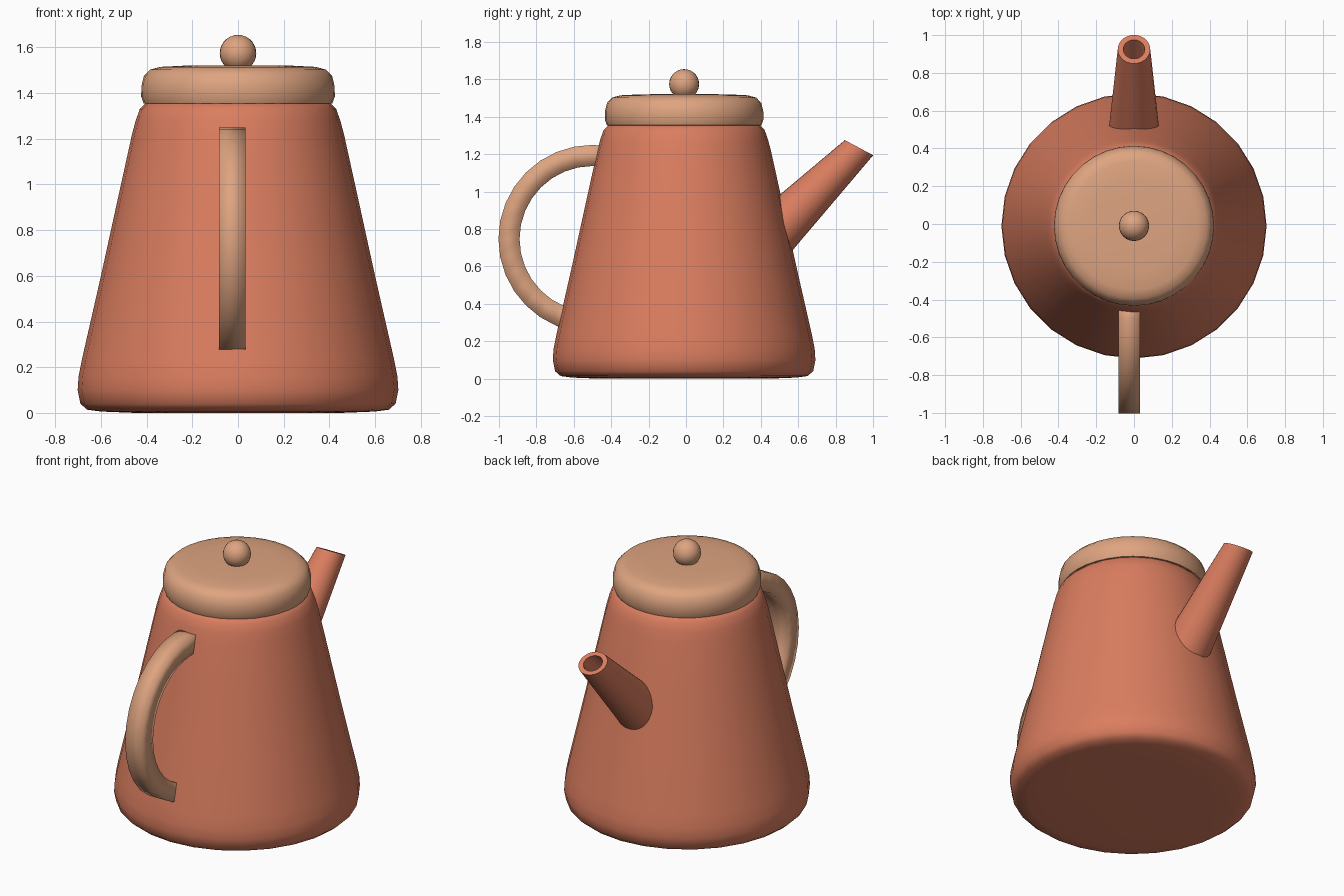
import bpy, bmesh, math
from mathutils import Vector

if "Cube" in bpy.data.objects:
    bpy.data.objects.remove(bpy.data.objects["Cube"])


def material(name, rgb):
    m = bpy.data.materials.new(name)
    m.diffuse_color = (*rgb, 1)
    m.use_nodes = True
    m.node_tree.nodes["Principled BSDF"].inputs["Base Color"].default_value = m.diffuse_color
    return m


CLAY = material("terracotta", (0.70, 0.205, 0.114))
TAN = material("light_tan", (0.73, 0.371, 0.216))


def skin(name, rings, mat, cap=True, angle=60):
    """Join rings of points into a smooth tube, closing both ends if wanted."""
    bm = bmesh.new()
    loops = [[bm.verts.new(p) for p in ring] for ring in rings]
    n = len(loops[0])
    for a, b in zip(loops, loops[1:]):
        for i in range(n):
            j = (i + 1) % n
            bm.faces.new((a[i], a[j], b[j], b[i]))
    if cap:
        bm.faces.new(loops[0][::-1])
        bm.faces.new(loops[-1])
    bmesh.ops.recalc_face_normals(bm, faces=bm.faces)
    me = bpy.data.meshes.new(name)
    bm.to_mesh(me)
    bm.free()
    me.materials.append(mat)
    ob = bpy.data.objects.new(name, me)
    bpy.context.collection.objects.link(ob)
    bpy.ops.object.select_all(action='DESELECT')
    ob.select_set(True)
    bpy.context.view_layer.objects.active = ob
    bpy.ops.object.shade_smooth_by_angle(angle=math.radians(angle))
    return ob


def ring(c, u, v, r, n):
    return [Vector(c) + r * (math.cos(t) * Vector(u) + math.sin(t) * Vector(v))
            for t in (2 * math.pi * i / n for i in range(n))]


def lathe(name, profile, mat, n):
    skin(name, [ring((0, -0.01, z), (1, 0, 0), (0, 1, 0), r, n) for r, z in profile], mat)


# Tapered body with rounded foot and shoulder
lathe("body", [(0.45, 0.0), (0.60, 0.006), (0.66, 0.014), (0.69, 0.04), (0.702, 0.10),
               (0.698, 0.16), (0.682, 0.24), (0.60, 0.60), (0.53, 0.92), (0.464, 1.22),
               (0.448, 1.28), (0.43, 1.33), (0.40, 1.36)], CLAY, 28)

# Rounded lid
lathe("lid", [(0.38, 1.35), (0.413, 1.355), (0.424, 1.385), (0.423, 1.43), (0.412, 1.475),
              (0.385, 1.503), (0.34, 1.515), (0.24, 1.52), (0.08, 1.522)], TAN, 36)

# Ball knob
bpy.ops.mesh.primitive_uv_sphere_add(segments=24, ring_count=14, radius=0.08,
                                     location=(0, -0.01, 1.575))
knob = bpy.context.object
knob.name = "knob"
knob.data.materials.append(TAN)
bpy.ops.object.shade_smooth()

# Half-round handle with square section, ends buried in the body
arcs = []
for k in range(18):
    t = math.radians(78.75 + 11.25 * k)
    arcs.append([(x, -0.5 + r * math.cos(t), 0.747 + r * math.sin(t))
                 for x, r in ((-0.083, 0.39), (0.032, 0.39), (0.032, 0.503), (-0.083, 0.503))])
skin("handle", arcs, TAN, angle=100)

# Straight tapered spout with a tilted, hollow mouth
X = (1, 0, 0)
root_up = (0, -0.707, 0.707)
tip_up = (0, -0.882, 0.471)
tip = Vector((0, 0.925, 1.235))
root = Vector((0, 0.40, 0.71))
skin("spout", [ring(root, X, root_up, 0.145, 28),
               ring(tip, X, tip_up, 0.086, 28),
               ring(tip, X, tip_up, 0.057, 28),
               ring(tip.lerp(root, 0.6), X, root_up, 0.075, 28)], CLAY)
